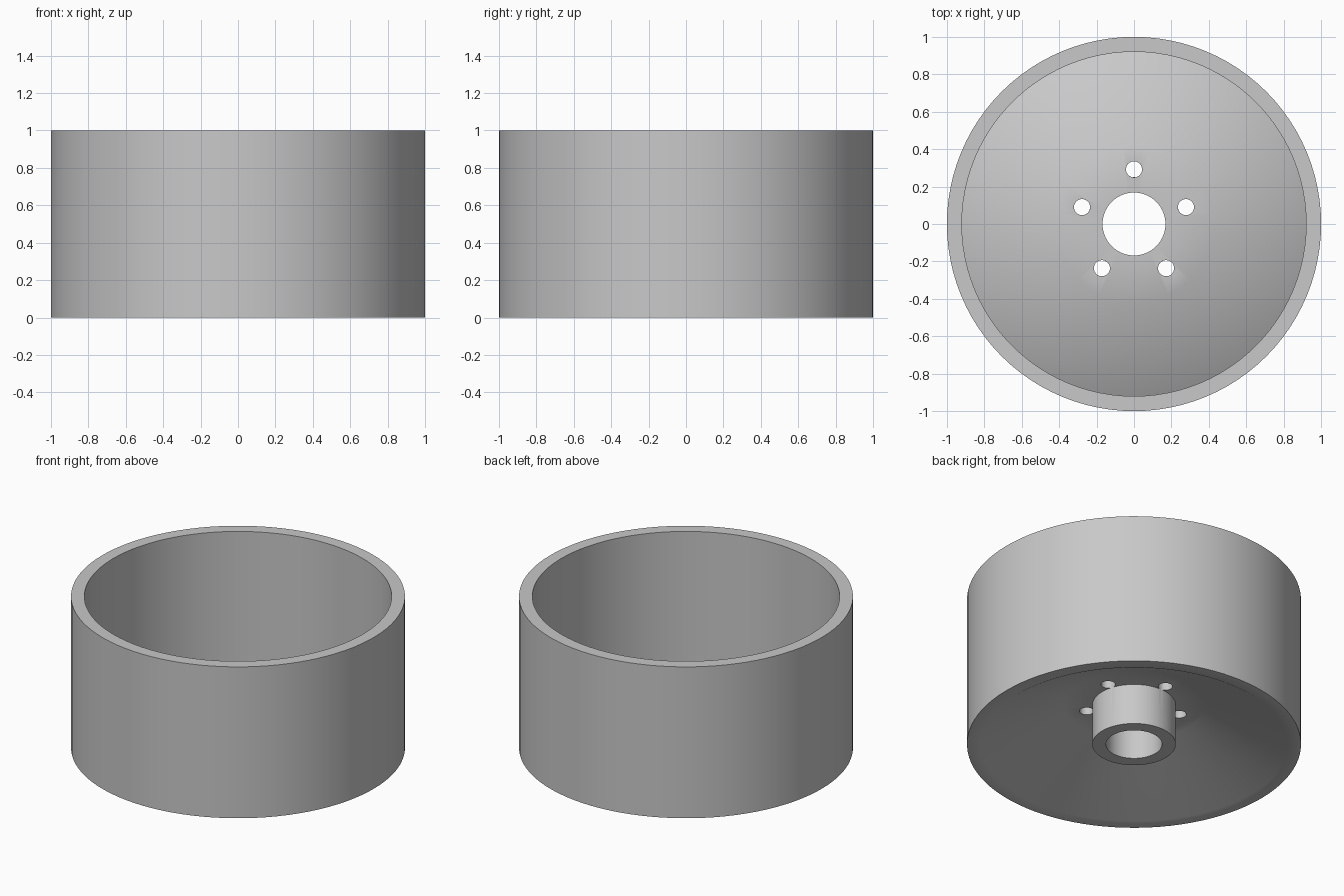
import bpy
import bmesh
from math import cos, sin, pi, radians

SEGMENTS = 96
HOLES = 5

cube = bpy.data.objects.get("Cube")
if cube:
    bpy.data.objects.remove(cube, do_unlink=True)

# One plain grey for the whole part
grey = bpy.data.materials.new("plain grey")
grey.use_nodes = True
colour = (0.58, 0.58, 0.58, 1)
grey.diffuse_color = colour
grey.node_tree.nodes["Principled BSDF"].inputs["Base Color"].default_value = colour


def link(name, bm):
    bmesh.ops.recalc_face_normals(bm, faces=bm.faces)
    mesh = bpy.data.meshes.new(name)
    bm.to_mesh(mesh)
    bm.free()
    mesh.materials.append(grey)
    obj = bpy.data.objects.new(name, mesh)
    bpy.context.collection.objects.link(obj)
    return obj


def lathe(name, profile):
    """Revolve a closed (radius, height) outline around z."""
    bm = bmesh.new()
    rings = [[bm.verts.new((r * cos(2 * pi * i / SEGMENTS), r * sin(2 * pi * i / SEGMENTS), z))
              for i in range(SEGMENTS)] for r, z in profile]
    for a, b in zip(rings, rings[1:] + rings[:1]):
        for i in range(SEGMENTS):
            j = (i + 1) % SEGMENTS
            bm.faces.new((a[i], a[j], b[j], b[i]))
    return link(name, bm)


# Outer wall, conical web, raised mounting plate and hub tube in one outline
drum = lathe("wheel_drum", [
    (1.0, 0.0), (1.0, 1.0), (0.92, 1.0), (0.92, 0.08),   # wall
    (0.42, 0.35), (0.168, 0.35),                         # top of web and plate
    (0.168, 0.0), (0.25, 0.0), (0.25, 0.27),             # hub tube
    (0.42, 0.27), (0.92, 0.0),                           # underside of web
])

# Bolt holes through the mounting plate
bm = bmesh.new()
for k in range(HOLES):
    angle = radians(90) + 2 * pi * k / HOLES
    made = bmesh.ops.create_cone(bm, cap_ends=True, segments=32,
                                 radius1=0.043, radius2=0.043, depth=0.3)
    bmesh.ops.translate(bm, verts=made["verts"],
                        vec=(0.292 * cos(angle), 0.292 * sin(angle), 0.31))
cutter = link("bolt_hole_cutter", bm)
cutter.hide_render = True

cut = drum.modifiers.new("bolt holes", "BOOLEAN")
cut.operation = "DIFFERENCE"
cut.solver = "EXACT"
cut.object = cutter

bpy.ops.object.select_all(action="DESELECT")
drum.select_set(True)
bpy.context.view_layer.objects.active = drum
bpy.ops.object.modifier_apply(modifier=cut.name)
bpy.data.objects.remove(cutter, do_unlink=True)
bpy.ops.object.shade_smooth_by_angle(angle=radians(30))
